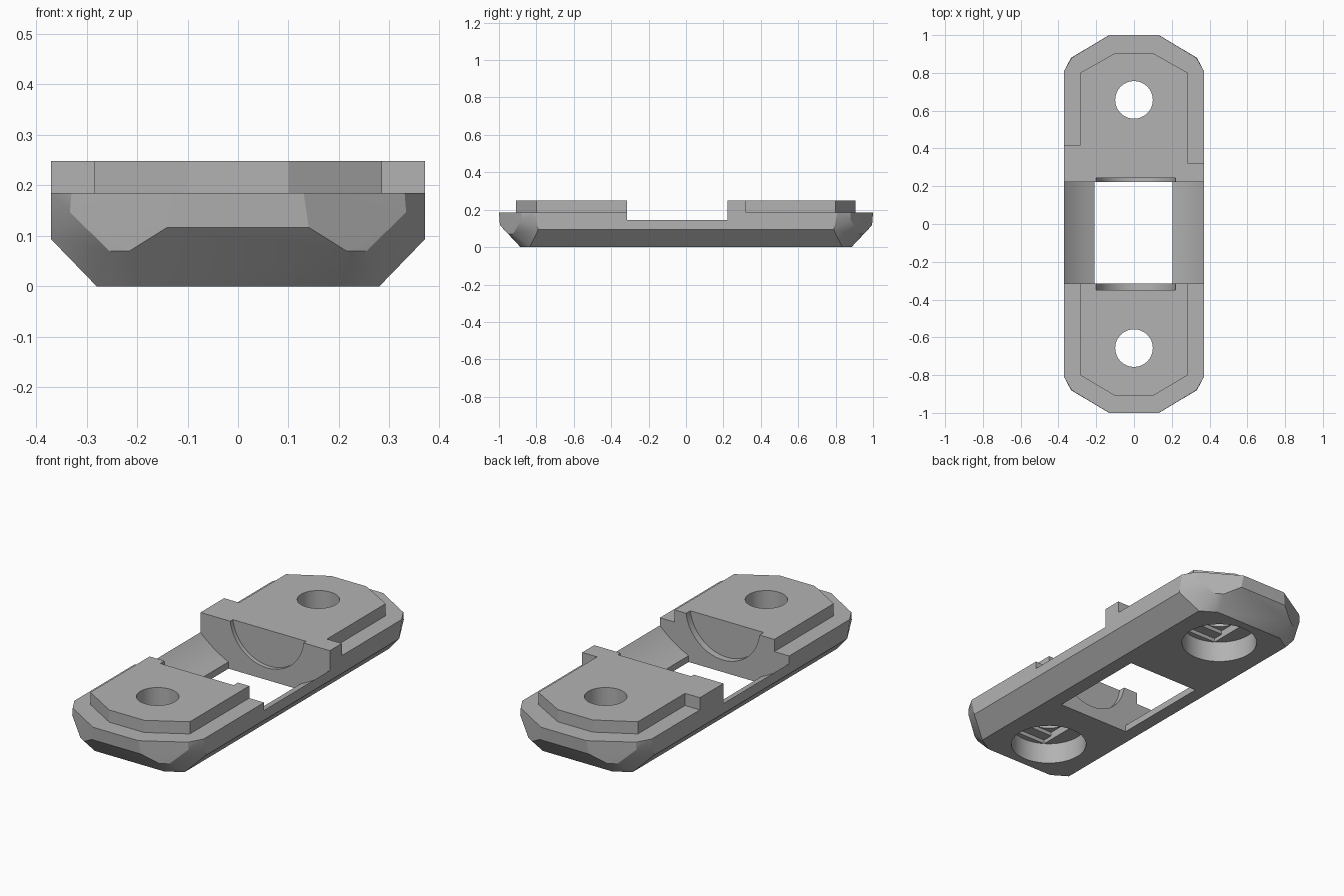
import bpy, bmesh, math

cube = bpy.data.objects.get("Cube")
if cube:
    bpy.data.objects.remove(cube, do_unlink=True)

grey = bpy.data.materials.new("matte_grey")
grey.use_nodes = True
COLOUR = (0.45, 0.45, 0.45, 1)
grey.diffuse_color = COLOUR
grey.node_tree.nodes["Principled BSDF"].inputs["Base Color"].default_value = COLOUR


def finish(bm, name):
    bmesh.ops.recalc_face_normals(bm, faces=bm.faces)
    mesh = bpy.data.meshes.new(name)
    bm.to_mesh(mesh)
    bm.free()
    mesh.materials.append(grey)
    obj = bpy.data.objects.new(name, mesh)
    bpy.context.collection.objects.link(obj)
    return obj


def prism(name, points, start, end, axis="z"):
    """Extrude a flat outline: (x, y) along z, or (x, z) along y."""
    bm = bmesh.new()
    place = (lambda a, b: (a, b, start)) if axis == "z" else (lambda a, b: (a, start, b))
    face = bm.faces.new([bm.verts.new(place(a, b)) for a, b in points])
    geom = bmesh.ops.extrude_face_region(bm, geom=[face])["geom"]
    move = (0, 0, end - start) if axis == "z" else (0, end - start, 0)
    bmesh.ops.translate(bm, vec=move, verts=[g for g in geom if isinstance(g, bmesh.types.BMVert)])
    return finish(bm, name)


def box(name, x0, x1, y0, y1, z0, z1):
    return prism(name, [(x0, y0), (x1, y0), (x1, y1), (x0, y1)], z0, z1)


def circle(cx, cy, r, n=48):
    return [(cx + r * math.cos(2 * math.pi * i / n), cy + r * math.sin(2 * math.pi * i / n))
            for i in range(n)]


def combine(target, other, operation):
    mod = target.modifiers.new("combine", "BOOLEAN")
    mod.operation, mod.object, mod.solver = operation, other, "EXACT"
    bpy.ops.object.select_all(action="DESELECT")
    bpy.context.view_layer.objects.active = target
    target.select_set(True)
    bpy.ops.object.modifier_apply(modifier=mod.name)
    bpy.data.objects.remove(other, do_unlink=True)


# Faceted hull of the base, one corner mirrored four ways
corner = [(0.37, 0.81, 0.185), (0.33, 0.88, 0.185), (0.13, 1.0, 0.185),
          (0.14, 0.995, 0.117), (0.215, 0.95, 0.07), (0.255, 0.925, 0.07),
          (0.333, 0.88, 0.147), (0.37, 0.79, 0.093), (0.28, 0.835, 0), (0.2, 0.885, 0)]
bm = bmesh.new()
for sx in (-1, 1):
    for sy in (-1, 1):
        for x, y, z in corner:
            bm.verts.new((sx * x, sy * y, z))
hull = bmesh.ops.convex_hull(bm, input=bm.verts)
loose = {v for v in hull["geom_interior"] + hull["geom_unused"] if isinstance(v, bmesh.types.BMVert)}
bmesh.ops.delete(bm, geom=list(loose), context="VERTS")
bmesh.ops.dissolve_limit(bm, angle_limit=math.radians(1), verts=bm.verts, edges=bm.edges)
body = finish(bm, "mounting_base")

# Raised pads, the back one with side tabs
back_pad = [(-0.1, 0.905), (0.1, 0.905), (0.285, 0.8), (0.285, 0.32), (0.37, 0.32),
            (0.37, 0.22), (-0.37, 0.22), (-0.37, 0.415), (-0.285, 0.415), (-0.285, 0.8)]
front_pad = [(-0.1, -0.91), (0.1, -0.91), (0.285, -0.8), (0.285, -0.31),
             (-0.285, -0.31), (-0.285, -0.8)]
for name, outline in (("back_pad", back_pad), ("front_pad", front_pad)):
    combine(body, prism(name, outline, 0.15, 0.248), "UNION")

# Curved trough across the middle
Y0, Y1 = -0.315, 0.222
steps = 32
arc = [(x, 0.512 - math.sqrt(0.521 ** 2 - x * x))
       for x in (-0.42 + 0.84 * i / steps for i in range(steps + 1))]
combine(body, prism("trough_cutter", arc + [(0.42, 0.4), (-0.42, 0.4)], Y0, Y1, "y"), "DIFFERENCE")
combine(body, box("window_cutter", -0.21, 0.205, Y0, Y1, -0.1, 0.3), "DIFFERENCE")

# Shallow round recesses in both trough walls
for a, b in ((Y0 - 0.035, Y0 + 0.05), (Y1 - 0.05, Y1 + 0.022)):
    combine(body, prism("recess_cutter", circle(0.01, 0.275, 0.212, 64), a, b, "y"), "DIFFERENCE")

# Bolt holes with stepped counterbores underneath
for y in (-0.657, 0.657):
    combine(body, prism("bore_cutter", circle(0, y, 0.185), -0.1, 0.11), "DIFFERENCE")
    combine(body, box("slot_cutter", -0.1, 0.1, y - 0.155, y + 0.155, 0.05, 0.13), "DIFFERENCE")
    combine(body, box("square_cutter", -0.1, 0.1, y - 0.1, y + 0.1, 0.05, 0.15), "DIFFERENCE")
    combine(body, prism("hole_cutter", circle(0, y, 0.0995), -0.1, 0.4), "DIFFERENCE")

bpy.ops.object.select_all(action="DESELECT")
body.select_set(True)
bpy.context.view_layer.objects.active = body
bpy.ops.object.shade_smooth_by_angle(angle=math.radians(25))
